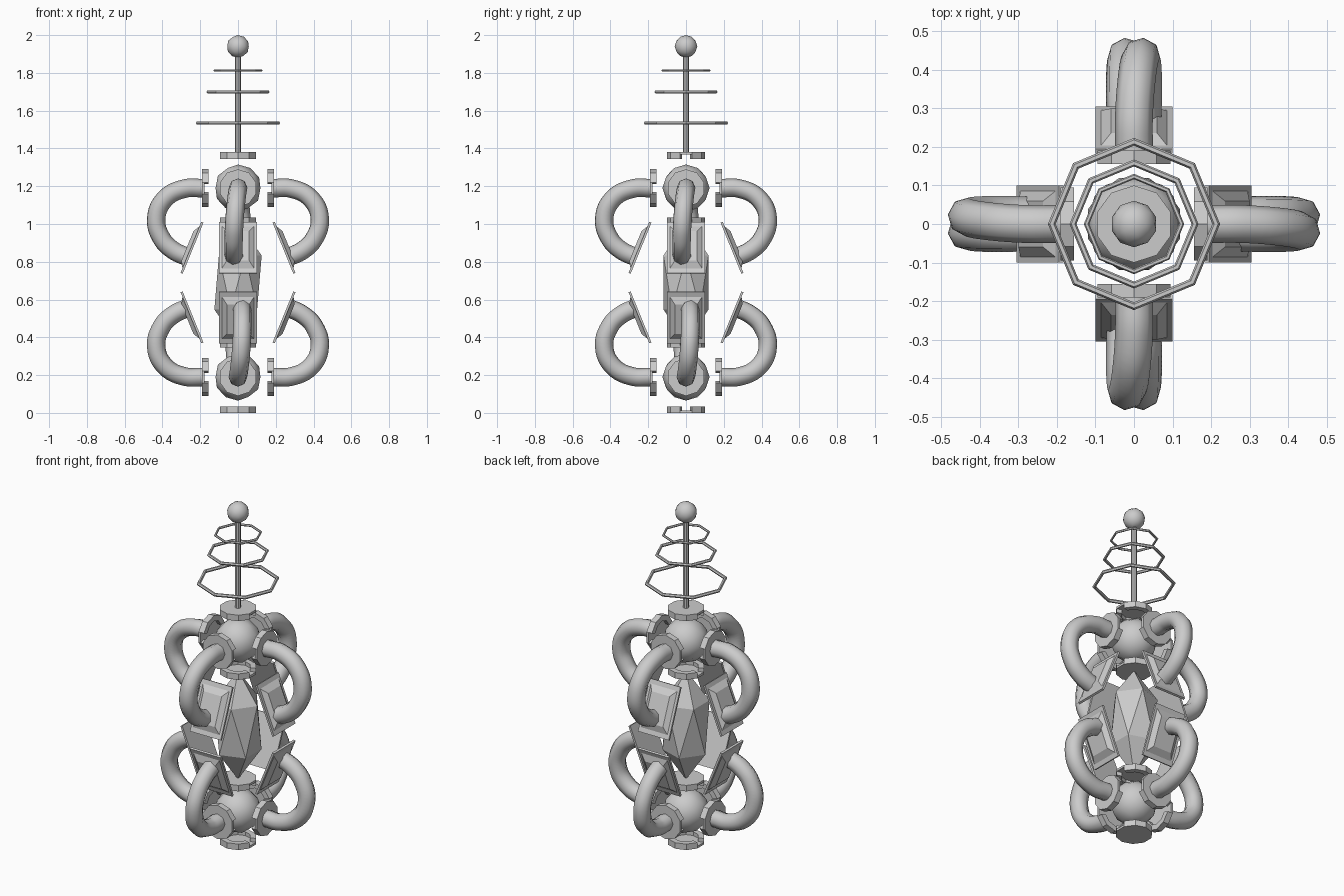
import bpy, bmesh
from math import pi, sin, cos, radians, atan2
from mathutils import Matrix, Vector

if "Cube" in bpy.data.objects:
    bpy.data.objects.remove(bpy.data.objects["Cube"])

MID = 0.69                                  # lower half is the upper half turned over
UP = Matrix.Translation((0, 0, MID))


def mesh_object(name, bm, matrix=None, smooth=False):
    bmesh.ops.recalc_face_normals(bm, faces=bm.faces[:])
    me = bpy.data.meshes.new(name)
    bm.to_mesh(me)
    bm.free()
    for p in me.polygons:
        p.use_smooth = smooth
    ob = bpy.data.objects.new(name, me)
    bpy.context.collection.objects.link(ob)
    if matrix:
        ob.matrix_world = matrix
    return ob


def prism(bm, pts, z0, z1, shrink=1.0):
    lo = [bm.verts.new((x, y, z0)) for x, y in pts]
    hi = [bm.verts.new((x * shrink, y * shrink, z1)) for x, y in pts]
    bm.faces.new(lo)
    bm.faces.new(hi)
    n = len(pts)
    for i in range(n):
        bm.faces.new((lo[i], lo[(i + 1) % n], hi[(i + 1) % n], hi[i]))


def ring_pts(r, degs):
    return [(r * cos(radians(d)), r * sin(radians(d))) for d in degs]


def ball(name, r, z, subdiv=2, scale=(1, 1, 1), smooth=True):
    bm = bmesh.new()
    bmesh.ops.create_icosphere(bm, subdivisions=subdiv, radius=r)
    bmesh.ops.scale(bm, vec=scale, verts=bm.verts[:])
    return mesh_object(name, bm, Matrix.Translation((0, 0, z)), smooth)


def cap(name, matrix):
    # ten-sided plate with two rim arcs facing the sphere, 0.155 to 0.19 from its centre
    bm = bmesh.new()
    prism(bm, ring_pts(0.1, range(18, 378, 36)), 0.177, 0.19)
    for start in (18, 198):
        arc = range(start, start + 145, 36)
        prism(bm, ring_pts(0.1, arc) + ring_pts(0.068, reversed(arc)), 0.155, 0.177)
    return mesh_object(name, bm, matrix)


def tube(name, pts, r, matrix):
    cu = bpy.data.curves.new(name, 'CURVE')
    cu.dimensions = '3D'
    cu.bevel_depth = r
    cu.bevel_resolution = 2
    cu.resolution_u = 6
    cu.use_fill_caps = True
    sp = cu.splines.new('BEZIER')
    sp.bezier_points.add(len(pts) - 1)
    for b, p in zip(sp.bezier_points, pts):
        b.co = p
        b.handle_left_type = b.handle_right_type = 'AUTO'
    ob = bpy.data.objects.new(name, cu)
    bpy.context.collection.objects.link(ob)
    ob.matrix_world = matrix


def plate(name, matrix):
    # thin rectangle with a raised pad on its outer side
    def rect(a, b):
        return [(-a, -b), (a, -b), (a, b), (-a, b)]
    bm = bmesh.new()
    prism(bm, rect(0.146, 0.1), 0, 0.012)
    prism(bm, rect(0.12, 0.085), 0.012, 0.032, 0.7)
    return mesh_object(name, bm, matrix)


def hoop(name, R, r, z, sides=8, rsides=6):
    bm = bmesh.new()
    grid = [[bm.verts.new(((R + r * cos(b)) * cos(a), (R + r * cos(b)) * sin(a), z + r * sin(b)))
             for b in [2 * pi * j / rsides for j in range(rsides)]]
            for a in [2 * pi * i / sides for i in range(sides)]]
    for i in range(sides):
        for j in range(rsides):
            k, l = (i + 1) % sides, (j + 1) % rsides
            bm.faces.new((grid[i][j], grid[k][j], grid[k][l], grid[i][l]))
    return mesh_object(name, bm)


# Central crystal
ball("crystal", 1.0, MID, 1, (0.14, 0.14, 0.32), False)

# Local frames: outward along x for the side caps, and the sloped plate
side = Matrix(((0, 0, 1, 0), (1, 0, 0, 0), (0, 1, 0, 0), (0, 0, 0, 1)))
slope = Matrix.Translation((0.238, 0, 0.182)) @ Matrix.Rotation(atan2(0.275, 0.112), 4, 'Y')
arm_path = [(0.188, 0, 0.5), (0.28, 0, 0.498), (0.385, -0.008, 0.445), (0.433, -0.018, 0.34),
            (0.405, -0.023, 0.235), (0.345, -0.024, 0.172), (0.262, -0.022, 0.132)]

for half, flip in (("upper", Matrix()), ("lower", Matrix.Rotation(pi, 4, 'X'))):
    base = UP @ flip
    hub = base @ Matrix.Translation((0, 0, 0.5))
    # Sphere and its pole caps
    ball(half + "_sphere", 0.125, MID + (0.5 if half == "upper" else -0.5))
    cap(half + "_outer_cap", hub)
    cap(half + "_inner_cap", hub @ Matrix.Rotation(pi, 4, 'X'))
    # Four side caps, curved arms and plates
    for k, where in enumerate(("right", "back", "left", "front")):
        turn = UP @ Matrix.Rotation(k * pi / 2, 4, 'Z') @ flip
        cap(f"{half}_{where}_cap", turn @ Matrix.Translation((0, 0, 0.5)) @ side)
        tube(f"{half}_{where}_arm", arm_path, 0.049, turn)
        plate(f"{half}_{where}_plate", turn @ slope)

# Antenna mast, hoops and tip
bm = bmesh.new()
prism(bm, ring_pts(0.015, range(0, 360, 45)), 1.375, 1.9)
mesh_object("antenna_mast", bm)
for i, (R, r, z) in enumerate(((0.213, 0.01, 1.535), (0.158, 0.009, 1.70), (0.123, 0.007, 1.813))):
    hoop(f"antenna_hoop_{i + 1}", R, r, z)
ball("antenna_tip", 0.06, 1.94)
